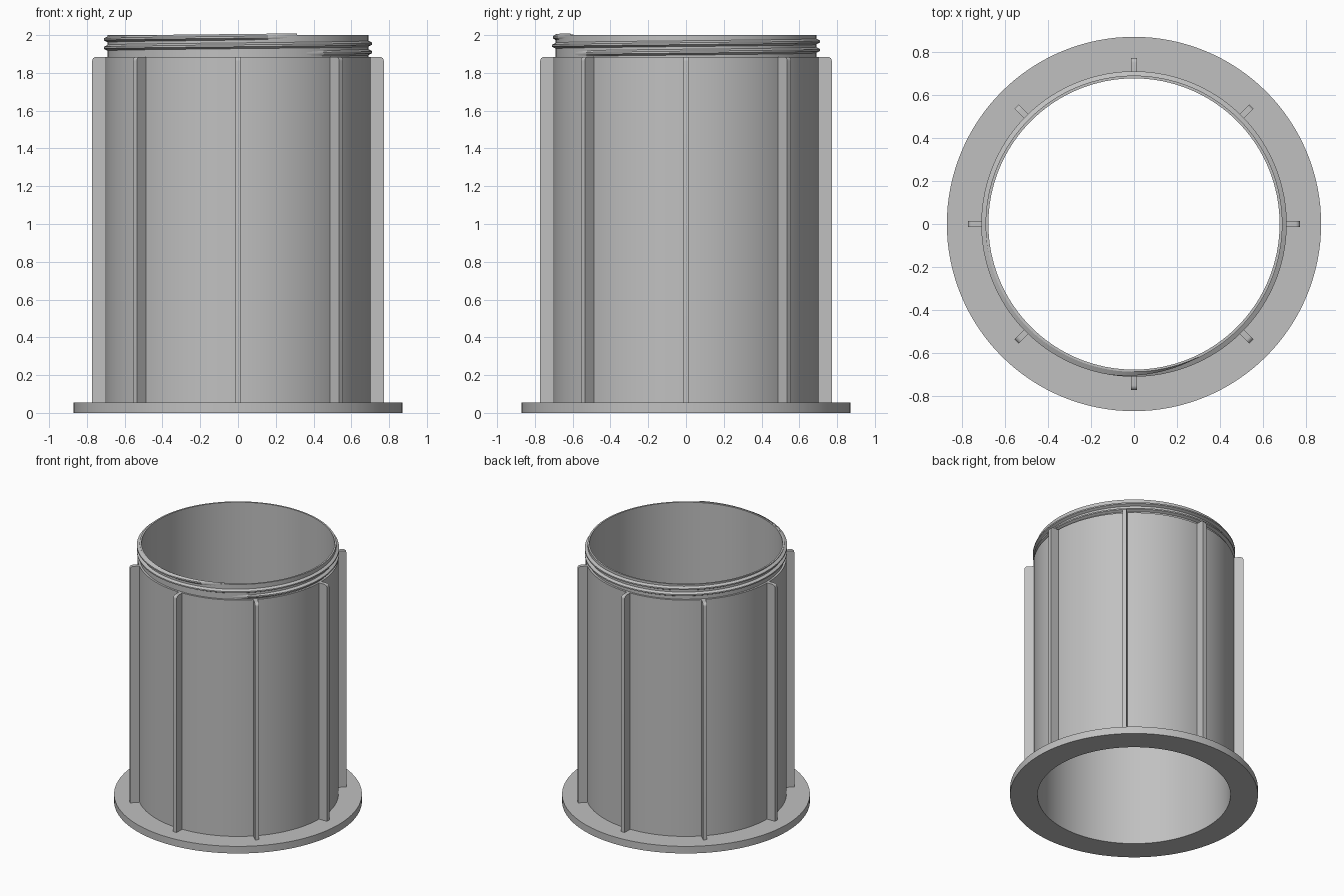
import bpy, bmesh
from math import sin, cos, pi, radians

cube = bpy.data.objects.get("Cube")
if cube:
    bpy.data.objects.remove(cube, do_unlink=True)

grey = bpy.data.materials.new("light_grey")
grey.use_nodes = True
COLOUR = (0.53, 0.53, 0.53, 1)
grey.diffuse_color = COLOUR
grey.node_tree.nodes["Principled BSDF"].inputs["Base Color"].default_value = COLOUR

SEGMENTS = 128
INNER, ROOT, OUTER, CREST = 0.677, 0.69, 0.705, 0.71
FLANGE_R, FLANGE_TOP, SHOULDER, TOP = 0.87, 0.055, 1.885, 2.0


def make_object(name, bm, smooth=True):
    bmesh.ops.recalc_face_normals(bm, faces=bm.faces)
    mesh = bpy.data.meshes.new(name)
    bm.to_mesh(mesh)
    bm.free()
    obj = bpy.data.objects.new(name, mesh)
    bpy.context.collection.objects.link(obj)
    mesh.materials.append(grey)
    if smooth:
        bpy.ops.object.select_all(action='DESELECT')
        obj.select_set(True)
        bpy.context.view_layer.objects.active = obj
        bpy.ops.object.shade_smooth_by_angle(angle=radians(30))
    return obj


def bridge(bm, a, b):
    for j in range(len(a)):
        k = (j + 1) % len(a)
        bm.faces.new((a[j], a[k], b[k], b[j]))


# Hollow body, flange and threaded neck turned from one closed profile
profile = [(INNER, 0), (FLANGE_R, 0), (FLANGE_R, FLANGE_TOP), (OUTER, FLANGE_TOP),
           (OUTER, SHOULDER), (ROOT, SHOULDER), (ROOT, TOP), (INNER, TOP)]
bm = bmesh.new()
rings = []
for i in range(SEGMENTS):
    a = 2 * pi * i / SEGMENTS
    rings.append([bm.verts.new((r * cos(a), r * sin(a), z)) for r, z in profile])
for i, ring in enumerate(rings):
    bridge(bm, ring, rings[(i + 1) % SEGMENTS])
make_object("flanged_tube", bm)

# Helical thread, fading in and out at its ends
PITCH, TURNS = 0.045, 2.0
START_Z = 1.902
bm = bmesh.new()
sections = []
steps = int(SEGMENTS * TURNS)
for i in range(steps + 1):
    turn = i / SEGMENTS
    a = 2 * pi * turn - 0.35 * pi
    fade = max(0.02, min(1, turn * 10, (TURNS - turn) * 10))
    tip = ROOT - 0.003 + (CREST - ROOT + 0.003) * fade
    z = START_Z + PITCH * turn
    shape = [(ROOT - 0.003, -0.017), (tip, -0.005), (tip, 0.005), (ROOT - 0.003, 0.017)]
    sections.append([bm.verts.new((r * cos(a), r * sin(a), z + dz)) for r, dz in shape])
for a, b in zip(sections, sections[1:]):
    bridge(bm, a, b)
bm.faces.new(sections[0])
bm.faces.new(sections[-1])
make_object("screw_thread", bm)

# Eight vertical ribs with a rounded upper outer corner
RIB_R, RIB_HALF, ROUND = 0.772, 0.0145, 0.022
outline = [(OUTER - 0.01, FLANGE_TOP - 0.01), (RIB_R, FLANGE_TOP - 0.01)]
outline += [(RIB_R - ROUND + ROUND * cos(t * pi / 12), SHOULDER - ROUND + ROUND * sin(t * pi / 12))
            for t in range(7)]
outline.append((OUTER - 0.01, SHOULDER))
for n in range(8):
    bm = bmesh.new()
    sides = [[bm.verts.new((r, y, z)) for r, z in outline] for y in (-RIB_HALF, RIB_HALF)]
    bridge(bm, *sides)
    for side in sides:
        bm.faces.new(side)
    rib = make_object(f"rib_{n + 1}", bm)
    rib.rotation_euler.z = n * pi / 4
